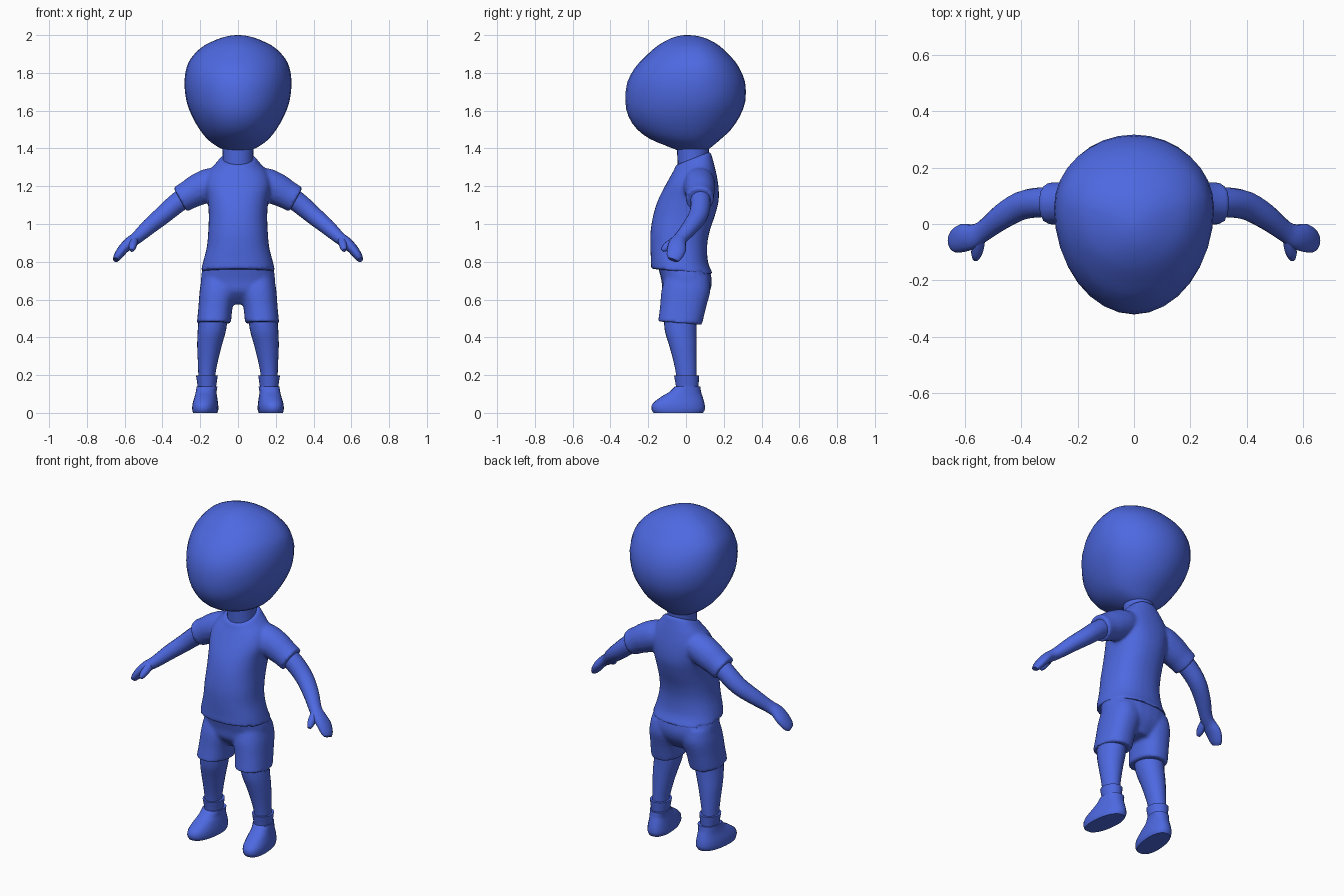
import bpy, bmesh, math
from mathutils import Vector

if "Cube" in bpy.data.objects:
    bpy.data.objects.remove(bpy.data.objects["Cube"])

blue = bpy.data.materials.new("royal_blue")
blue.diffuse_color = (0.075, 0.14, 0.75, 1)
blue.use_nodes = True
blue.node_tree.nodes["Principled BSDF"].inputs["Base Color"].default_value = blue.diffuse_color


def smooth_rows(rows, steps):
    """Catmull-Rom interpolation between rows of numbers."""
    out = []
    for i in range(len(rows) - 1):
        a, b = rows[max(i - 1, 0)], rows[i]
        c, d = rows[i + 1], rows[min(i + 2, len(rows) - 1)]
        for k in range(steps):
            t = k / steps
            out.append([0.5 * (2 * q + (r - p) * t + (2 * p - 5 * q + 4 * r - s) * t * t
                               + (3 * q - p - 3 * r + s) * t ** 3)
                        for p, q, r, s in zip(a, b, c, d)])
    return out + [list(rows[-1])]


def skin(bm, rings):
    """Bridge closed rings of points and cap both ends."""
    loops = [[bm.verts.new(p) for p in ring] for ring in rings]
    n = len(loops[0])
    for a, b in zip(loops, loops[1:]):
        for i in range(n):
            bm.faces.new((a[i], a[(i + 1) % n], b[(i + 1) % n], b[i]))
    bm.faces.new(loops[0])
    bm.faces.new(loops[-1])


def stack(bm, rows, side=1, power=2.0, egg=0.0, turn=0.0, steps=3, n=24):
    """Horizontal rings; row = z, x min, x max, y front, y back, tilt."""
    rings = []
    for z, x0, x1, y0, y1, tilt in smooth_rows([(*r, 0)[:6] for r in rows], steps):
        cx, rx, mid = (x0 + x1) / 2, (x1 - x0) / 2, (y0 + y1) / 2
        cy = mid + egg * rx
        ring = []
        for i in range(n):
            a = 2 * math.pi * i / n
            c, s = math.cos(a), math.sin(a)
            x = cx + rx * math.copysign(abs(c) ** (2 / power), c)
            y = cy + (y1 - cy if s > 0 else cy - y0) * math.copysign(abs(s) ** (2 / power), s)
            ring.append((side * (x - turn * y), y, z + tilt * (y - mid)))
        rings.append(ring)
    skin(bm, rings)


def tube(bm, rows, side=1, steps=3, n=16):
    """Rings along a path; row = x, y, z, radius across y, radius across thickness."""
    rows = smooth_rows(rows, steps)
    pts = [Vector(r[:3]) for r in rows]
    rings = []
    for i, r in enumerate(rows):
        d = (pts[min(i + 1, len(pts) - 1)] - pts[max(i - 1, 0)]).normalized()
        u = (Vector((0, 1, 0)) - d * d.y).normalized()
        v = d.cross(u)
        ring = []
        for k in range(n):
            a = 2 * math.pi * k / n
            p = pts[i] + u * (r[3] * math.cos(a)) + v * (r[4] * math.sin(a))
            ring.append((side * p.x, p.y, p.z))
        rings.append(ring)
    skin(bm, rings)


def finish(name, bm, blend=False, angle=50):
    bmesh.ops.recalc_face_normals(bm, faces=bm.faces)
    me = bpy.data.meshes.new(name)
    bm.to_mesh(me)
    bm.free()
    ob = bpy.data.objects.new(name, me)
    bpy.context.collection.objects.link(ob)
    me.materials.append(blue)
    bpy.ops.object.select_all(action='DESELECT')
    ob.select_set(True)
    bpy.context.view_layer.objects.active = ob
    if blend:  # fuse overlapping volumes into one soft cloth surface
        m = ob.modifiers.new("fuse", 'REMESH')
        m.mode, m.voxel_size = 'VOXEL', 0.009
        s = ob.modifiers.new("soften", 'SMOOTH')
        s.factor, s.iterations = 0.5, 8
        bpy.ops.object.modifier_apply(modifier="fuse")
        bpy.ops.object.modifier_apply(modifier="soften")
    bpy.ops.object.shade_smooth_by_angle(angle=math.radians(angle))


# Head: egg-shaped, narrower towards the face and chin
head = [(1.385, .05, -.03, .10), (1.40, .09, -.07, .125), (1.42, .125, -.12, .15),
        (1.45, .163, -.19, .185), (1.50, .203, -.258, .238), (1.57, .243, -.305, .285),
        (1.65, .273, -.321, .314), (1.75, .284, -.311, .313), (1.83, .272, -.268, .28),
        (1.88, .247, -.222, .243), (1.93, .20, -.168, .193), (1.96, .15, -.125, .152),
        (1.985, .09, -.075, .10), (1.997, .04, -.03, .05), (2.0, .006, 0, .012)]
bm = bmesh.new()
stack(bm, [(z, -x, x, f, b) for z, x, f, b in head], egg=0.2, steps=2, n=32)
finish("head", bm)

# Neck
bm = bmesh.new()
stack(bm, [(1.25, -.085, .085, -.04, .12), (1.34, -.08, .08, -.045, .118),
           (1.43, -.085, .085, -.05, .125)])
finish("neck", bm)

# Shirt: torso with two short sleeves
bm = bmesh.new()
stack(bm, [(.748, -.198, .198, -.186, .145, -.09), (.80, -.185, .185, -.186, .118, -.05),
           (.88, -.165, .165, -.189, .112), (.96, -.158, .158, -.188, .125),
           (1.05, -.155, .155, -.173, .155), (1.13, -.162, .162, -.147, .174),
           (1.21, -.175, .175, -.11, .17, .05), (1.275, -.155, .155, -.08, .155, .15),
           (1.32, -.115, .115, -.062, .14, .3), (1.348, -.09, .09, -.055, .13, .4)],
      power=2.3, n=32)
for s in (1, -1):
    tube(bm, [(.07, .07, 1.245, .07, .06), (.14, .07, 1.215, .085, .085),
              (.21, .073, 1.182, .082, .085), (.26, .073, 1.155, .076, .077),
              (.307, .073, 1.129, .076, .074)], s)
finish("shirt", bm, blend=True)

# Shorts: hips with two legs
bm = bmesh.new()
stack(bm, [(.575, -.07, .07, -.06, .08), (.64, -.17, .17, -.12, .125),
           (.70, -.197, .197, -.13, .137), (.78, -.185, .185, -.15, .12)], power=2.3)
for s in (1, -1):
    stack(bm, [(.475, .037, .218, -.148, .085, -.08), (.56, .028, .21, -.138, .107),
               (.65, .005, .203, -.13, .13), (.72, .01, .19, -.11, .12)], s, power=2.3)
finish("shorts", bm, blend=True)

for s, label in ((1, "left"), (-1, "right")):
    # Arm tapering into a flat mitten hand
    bm = bmesh.new()
    tube(bm, [(.25, .075, 1.165, .055, .055), (.33, .077, 1.105, .053, .053),
              (.40, .065, 1.045, .051, .048), (.47, .025, .987, .045, .042),
              (.535, -.025, .928, .037, .033), (.575, -.045, .90, .045, .03),
              (.61, -.05, .865, .05, .027), (.637, -.062, .828, .042, .022),
              (.648, -.07, .81, .028, .014)], s)
    finish(label + "_arm", bm)
    # Thumb
    bm = bmesh.new()
    tube(bm, [(.55, -.05, .915, .025, .022), (.555, -.085, .893, .023, .022),
              (.56, -.11, .873, .02, .018), (.563, -.125, .86, .01, .01)], s, n=10)
    finish(label + "_thumb", bm)
    # Lower leg
    bm = bmesh.new()
    stack(bm, [(.12, .12, .21, -.045, .055), (.2, .12, .21, -.052, .056),
               (.28, .105, .213, -.068, .056), (.36, .085, .216, -.09, .056),
               (.44, .063, .213, -.113, .056), (.54, .05, .205, -.118, .06)], s)
    finish(label + "_leg", bm)
    # Ankle sock
    bm = bmesh.new()
    stack(bm, [(.12, .118, .212, -.052, .064), (.145, .115, .214, -.054, .066),
               (.197, .107, .222, -.063, .07)], s)
    finish(label + "_sock", bm)
    # Shoe with the toe turned out
    bm = bmesh.new()
    stack(bm, [(0, .108, .232, -.172, .09), (.02, .102, .236, -.183, .1),
               (.05, .104, .234, -.176, .098), (.085, .11, .226, -.132, .088),
               (.11, .114, .222, -.09, .08), (.14, .11, .22, -.058, .076)],
          s, power=2.3, turn=0.1)
    finish(label + "_shoe", bm)
